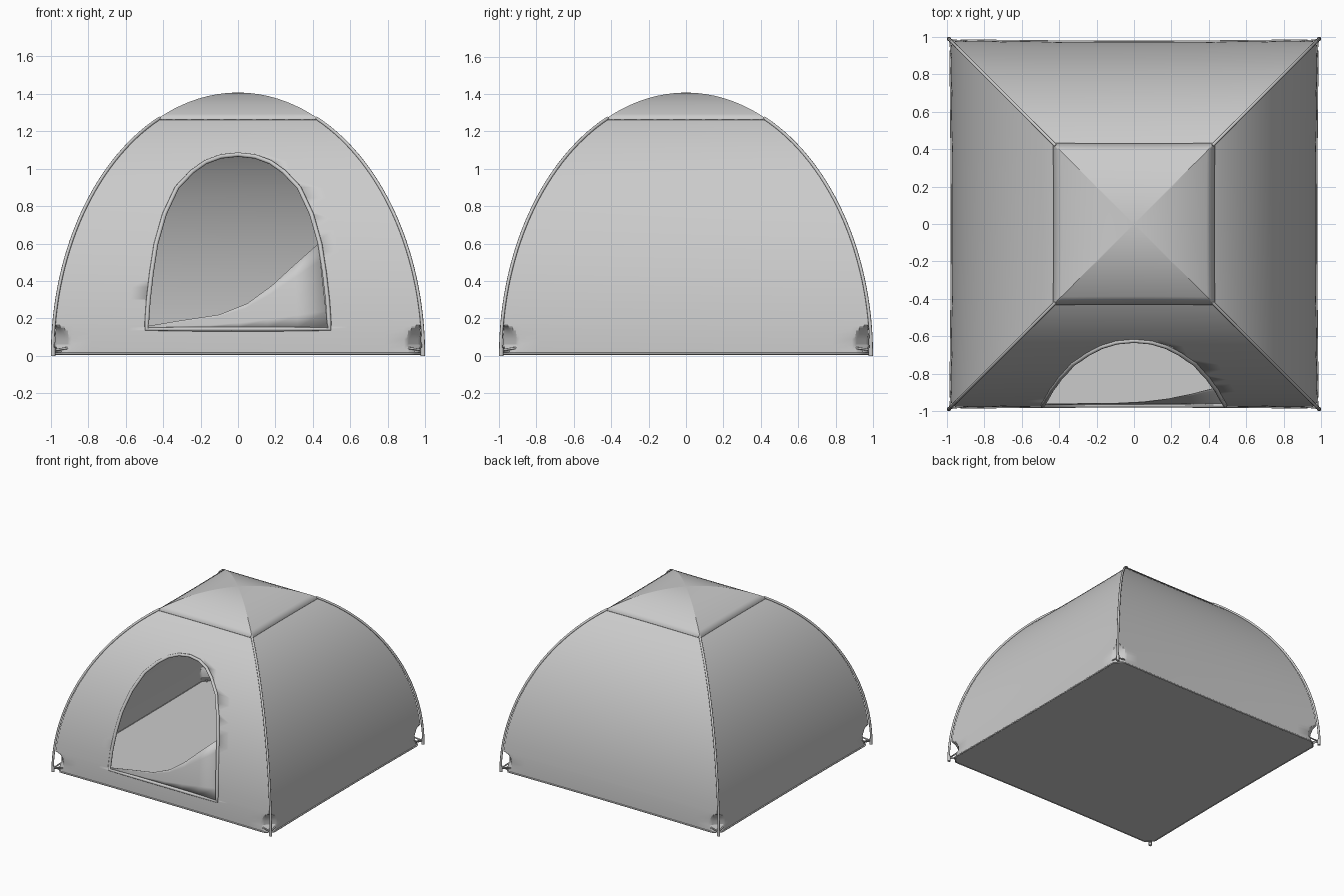
import bpy, bmesh, math

if "Cube" in bpy.data.objects:
    bpy.data.objects.remove(bpy.data.objects["Cube"])

W, H = 0.982, 1.40          # half width and height of the fabric dome


def wall_y(x, z):
    """Position of the front wall surface."""
    w = W * math.sqrt(max(0, 1 - (z / H) ** 2))
    return -(w - 0.008 * (1 - min(1, (x / w) ** 2)) * w)


def finish(name, bm, thick=0, angle=22):
    bmesh.ops.recalc_face_normals(bm, faces=bm.faces)
    me = bpy.data.meshes.new(name)
    bm.to_mesh(me)
    bm.free()
    ob = bpy.data.objects.new(name, me)
    bpy.context.collection.objects.link(ob)
    bpy.ops.object.select_all(action='DESELECT')
    ob.select_set(True)
    bpy.context.view_layer.objects.active = ob
    bpy.ops.object.shade_smooth_by_angle(angle=math.radians(angle))
    if thick:
        m = ob.modifiers.new("thickness", 'SOLIDIFY')
        m.thickness, m.offset = thick, -1
    return ob


def tube(name, pts, r, cyclic=False):
    cu = bpy.data.curves.new(name, 'CURVE')
    cu.dimensions = '3D'
    cu.bevel_depth, cu.bevel_resolution, cu.use_fill_caps = r, 2, True
    sp = cu.splines.new('POLY')
    sp.points.add(len(pts) - 1)
    for p, q in zip(sp.points, pts):
        p.co = (*q, 1)
    sp.use_cyclic_u = cyclic
    ob = bpy.data.objects.new(name, cu)
    bpy.context.collection.objects.link(ob)
    return ob


def notch(z):
    """Size of the scooped-out fabric corner at height z."""
    if z < 0.06:
        return 0.05 + 0.04 * z / 0.06
    return 0.09 * math.sqrt(max(0, 1 - ((z - 0.06) / 0.1) ** 2))


US = [-1, -.975, -.95, -.93, -.905, -.8, -.6, -.4, -.2, 0, .2, .4, .6, .8, .905, .93, .95, .975]


def ring(w, z):
    """Square cross-section with slightly bowed sides and cut corners."""
    out = []
    for k in range(4):
        c, s = [(1, 0), (0, 1), (-1, 0), (0, -1)][k]
        for u in US:
            x, y = u * w, -w + 0.008 * (1 - u * u) * w
            cut = (abs(x) - y) - (2 * w - notch(z))
            if cut > 0:
                x -= math.copysign(cut / 2, x)
                y += cut / 2
            out.append((x * c - y * s, x * s + y * c, z))
    return out


def dome(name, w, h, angles, floor, thick):
    bm = bmesh.new()
    rings = [[bm.verts.new(p) for p in ring(w * math.cos(a), h * math.sin(a))] for a in angles]
    n = len(rings[0])
    for a, b in zip(rings, rings[1:]):
        for i in range(n):
            j = (i + 1) % n
            bm.faces.new((a[i], a[j], b[j], b[i]))
    tip = bm.verts.new((0, 0, h))
    for i in range(n):
        bm.faces.new((rings[-1][i], rings[-1][(i + 1) % n], tip))
    if floor:
        bm.faces.new(rings[0][::-1])
    return finish(name, bm, thick)


# fabric body with floor
low = [math.asin(z / H) for z in (.008, .035, .06, .09, .115, .135, .15, .158, .165)]
high = [math.radians(7 + 82 * i / 30) for i in range(1, 31)]
body = dome("tent_body", W, H, low + high, True, 0.005)

# top cover
dome("top_cover", W + .006, H + .007,
     [math.radians(64 + 25 * i / 9) for i in range(10)], False, 0.004)

# doorway opening
half = [(.48, .15), (.47, .3), (.453, .45), (.43, .6), (.385, .76),
        (.32, .90), (.24, .985), (.17, 1.035), (.09, 1.065)]
door = half + [(0, 1.075)] + [(-x, z) for x, z in reversed(half)]
bm = bmesh.new()
front = bm.faces.new([bm.verts.new((x, -1.3, z)) for x, z in door])
ext = bmesh.ops.extrude_face_region(bm, geom=[front])
for v in ext["geom"]:
    if isinstance(v, bmesh.types.BMVert):
        v.co.y = -0.3
cutter = finish("door_cutter", bm)
cutter.hide_render = True
cutter.display_type = 'WIRE'
cut = body.modifiers.new("doorway", 'BOOLEAN')
cut.operation, cut.solver, cut.object = 'DIFFERENCE', 'EXACT', cutter
cutter.hide_set(True)

# piping around the doorway
edge = []
for (x0, z0), (x1, z1) in zip(door, door[1:] + door[:1]):
    for t in (0, .25, .5, .75):
        x, z = x0 + (x1 - x0) * t, z0 + (z1 - z0) * t
        x, z = x * 1.02, .143 + (z - .15) * 1.008
        edge.append((x, wall_y(x, z), z))
tube("door_piping", edge, 0.012, True)

# half-open door flap
curve = [(-.48, .16), (-.3, .19), (-.1, .22), (.05, .28), (.18, .375), (.3, .485), (.43, .6)]
bm = bmesh.new()
cols = []
for i, (tx, tz) in enumerate(curve):
    bx = -.48 + .96 * i / (len(curve) - 1)
    col = []
    for k in range(6):
        t = k / 5
        x, z = bx + (tx - bx) * t, .15 + (tz - .15) * t
        col.append(bm.verts.new((x, wall_y(x, z) + .003, z)))
    cols.append(col)
for a, b in zip(cols, cols[1:]):
    for k in range(5):
        bm.faces.new((a[k], b[k], b[k + 1], a[k + 1]))
finish("door_flap", bm, 0.003)

# corner poles, straps and feet
for sx in (-1, 1):
    for sy in (-1, 1):
        pts = []
        for i in range(31):
            a = math.radians(65 * i / 30)
            d = .991 * math.cos(a)
            pts.append((sx * d, sy * d, 1.402 * math.sin(a)))
        tube("corner_pole", pts, 0.009)
        p = (sx * .985, sy * .985, .03)
        tube("corner_strap", [(sx * .91, sy * .975, .042), p, (sx * .975, sy * .91, .042)], 0.006)
        tube("corner_tab", [(sx * .94, sy * .94, .02), p], 0.009)
        tube("pole_foot", [(sx * .988, sy * .988, 0), (sx * .988, sy * .988, .045)], 0.012)

# hem along the base
tube("base_hem", [(x, y, .011) for x, y, z in ring(W, .008)], 0.006, True)
